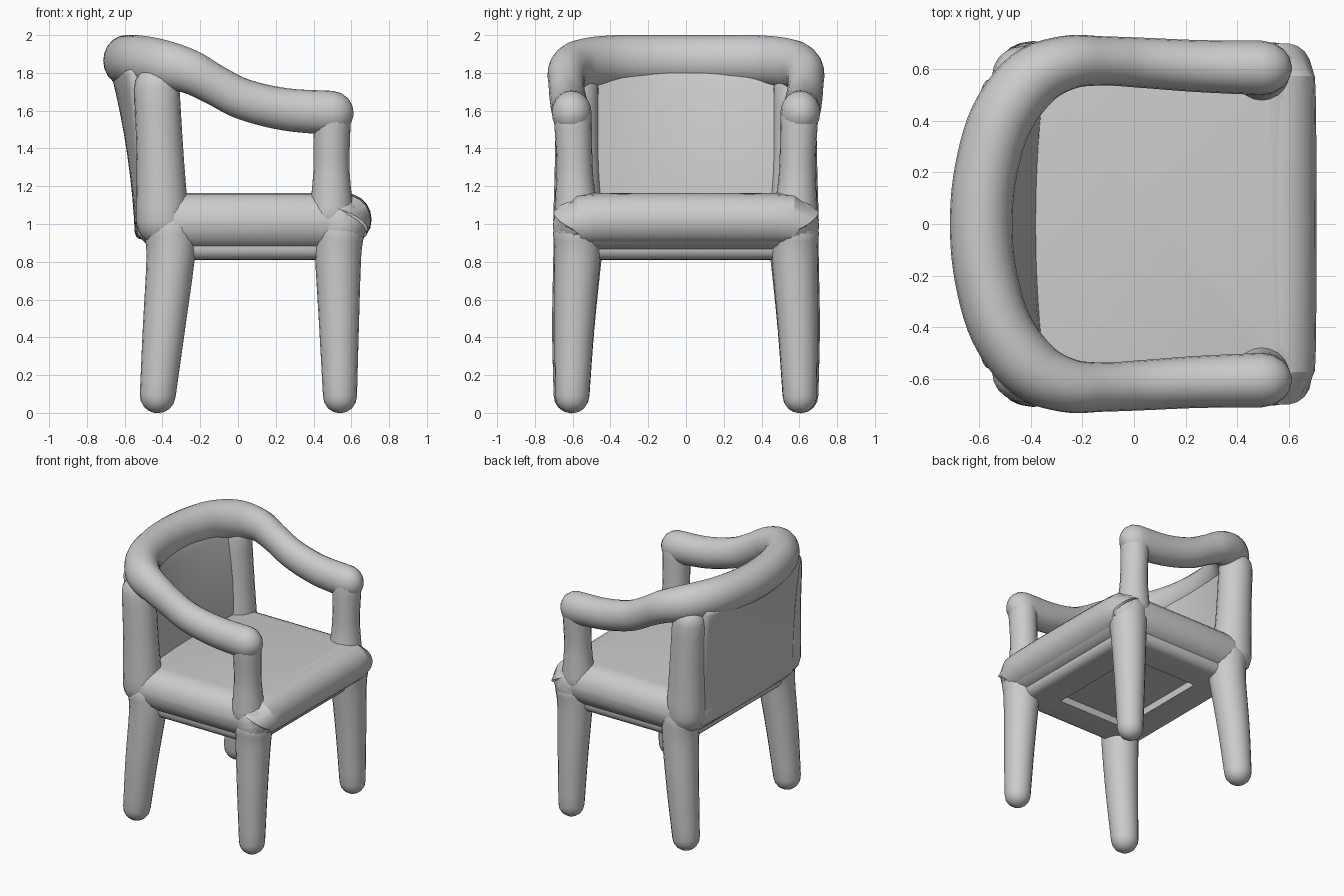
import bpy, bmesh, math
from mathutils import Vector, Matrix

cube = bpy.data.objects.get("Cube")
if cube:
    bpy.data.objects.remove(cube)

grey = bpy.data.materials.new("plain_grey")
grey.use_nodes = True
colour = (0.6, 0.6, 0.6, 1)
grey.diffuse_color = colour
grey.node_tree.nodes["Principled BSDF"].inputs["Base Color"].default_value = colour


def finish(name, bm, smooth=30):
    bmesh.ops.recalc_face_normals(bm, faces=bm.faces)
    mesh = bpy.data.meshes.new(name)
    bm.to_mesh(mesh)
    bm.free()
    mesh.materials.append(grey)
    obj = bpy.data.objects.new(name, mesh)
    bpy.context.collection.objects.link(obj)
    bpy.ops.object.select_all(action='DESELECT')
    obj.select_set(True)
    bpy.context.view_layer.objects.active = obj
    bpy.ops.object.shade_smooth_by_angle(angle=math.radians(smooth))
    return obj


def spline(points, steps):
    """Catmull-Rom samples of (x, y, z, radius) points."""
    pts = [Vector(p) for p in points]
    pts = [2 * pts[0] - pts[1]] + pts + [2 * pts[-1] - pts[-2]]
    out = []
    for a, b, c, d in zip(pts, pts[1:], pts[2:], pts[3:]):
        for i in range(steps):
            t = i / steps
            out.append(0.5 * (2 * b + (c - a) * t + (2 * a - 5 * b + 4 * c - d) * t * t
                              + (3 * b - a - 3 * c + d) * t ** 3))
    return out + [pts[-2]]


def tube(name, points, ref, steps=4, sides=20, flat=1.0):
    """Round bar with swelling radius and domed ends."""
    path = spline(points, steps)
    pos = [p.xyz for p in path]
    n = len(pos)
    tangents = [(pos[min(i + 1, n - 1)] - pos[max(i - 1, 0)]).normalized() for i in range(n)]
    domes = [math.radians(a) for a in (85, 65, 45, 22)]
    rings = [(pos[0] - tangents[0] * path[0].w * math.sin(a), tangents[0], path[0].w * math.cos(a))
             for a in domes]
    rings += [(pos[i], tangents[i], path[i].w) for i in range(n)]
    rings += [(pos[-1] + tangents[-1] * path[-1].w * math.sin(a), tangents[-1],
               path[-1].w * math.cos(a)) for a in reversed(domes)]
    bm = bmesh.new()
    loops = []
    for centre, t, r in rings:
        v = t.cross(Vector(ref)).normalized()
        u = v.cross(t)
        loops.append([bm.verts.new(centre + r * (u * math.cos(k * math.tau / sides)
                                                 + v * flat * math.sin(k * math.tau / sides)))
                      for k in range(sides)])
    for low, high in zip(loops, loops[1:]):
        for k in range(sides):
            j = (k + 1) % sides
            bm.faces.new((low[k], low[j], high[j], high[k]))
    bm.faces.new(loops[0])
    bm.faces.new(loops[-1])
    return finish(name, bm)


def rounded_box(name, low, high, corner, rim, recess=None):
    """Box with rounded plan corners, softened rims and an optional hollow below."""
    low, high = Vector(low), Vector(high)
    bm = bmesh.new()
    bmesh.ops.create_cube(bm, size=1, matrix=Matrix.Translation((low + high) / 2)
                          @ Matrix.Diagonal((*(high - low), 1)))

    def is_upright(e):
        return abs(e.verts[0].co.z - e.verts[1].co.z) > 0.01

    bmesh.ops.bevel(bm, geom=[e for e in bm.edges if is_upright(e)], offset=corner,
                    segments=6, profile=0.5, affect='EDGES')
    bmesh.ops.bevel(bm, geom=[e for e in bm.edges if not is_upright(e)], offset=rim,
                    segments=5, profile=0.5, affect='EDGES')
    if recess:
        width, slope, depth = recess
        bottom = min(bm.faces, key=lambda f: f.normal.z * f.calc_area())
        bmesh.ops.inset_individual(bm, faces=[bottom], thickness=width)
        bmesh.ops.inset_individual(bm, faces=[bottom], thickness=slope)
        bmesh.ops.translate(bm, verts=bottom.verts[:], vec=(0, 0, depth))
    return finish(name, bm)


# Seat cushion, its front roll, and the hollow frame below
rounded_box("seat", (-0.54, -0.69, 0.86), (0.68, 0.69, 1.165), 0.2, 0.145)
tube("seat_front_roll", [(0.56, -0.57, 1.005, 0.125), (0.567, -0.48, 1.022, 0.138),
                         (0.567, 0.48, 1.022, 0.138), (0.56, 0.57, 1.005, 0.125)], (0, 0, 1))
rounded_box("under_seat_frame", (-0.46, -0.62, 0.81), (0.58, 0.62, 1.0), 0.1, 0.06,
            (0.18, 0.06, 0.07))

# Legs, corner joints and uprights on both sides
for side, s in (("left", 1), ("right", -1)):
    tube(side + "_front_leg", [(0.54, s * 0.603, 0.088, 0.09), (0.535, s * 0.592, 0.45, 0.105),
                               (0.53, s * 0.575, 0.82, 0.122), (0.535, s * 0.572, 0.95, 0.132)],
         (1, 0, 0))
    tube(side + "_rear_leg", [(-0.425, s * 0.606, 0.093, 0.095), (-0.392, s * 0.597, 0.45, 0.112),
                              (-0.357, s * 0.575, 0.82, 0.128), (-0.36, s * 0.565, 0.97, 0.138)],
         (1, 0, 0))
    tube(side + "_front_joint", [(0.54, s * 0.572, 0.98, 0.132), (0.53, s * 0.572, 1.02, 0.13)],
         (1, 0, 0))
    tube(side + "_arm_post", [(0.495, s * 0.58, 1.06, 0.118), (0.495, s * 0.587, 1.2, 0.102),
                              (0.495, s * 0.59, 1.33, 0.095), (0.497, s * 0.6, 1.57, 0.1)],
         (1, 0, 0))
    tube(side + "_rear_post", [(-0.4, s * 0.57, 1.02, 0.14), (-0.412, s * 0.575, 1.35, 0.125),
                               (-0.43, s * 0.575, 1.72, 0.12)], (1, 0, 0), flat=0.95)

# Horseshoe rail that forms the arms and the top of the back
half_rail = [(0.495, 0.605, 1.588, 0.117), (0.25, 0.612, 1.607, 0.112), (0.03, 0.625, 1.66, 0.108),
             (-0.12, 0.632, 1.735, 0.106), (-0.26, 0.625, 1.808, 0.117), (-0.4, 0.56, 1.842, 0.134),
             (-0.515, 0.405, 1.862, 0.136), (-0.575, 0.2, 1.865, 0.135)]
rail = half_rail + [(-0.592, 0, 1.865, 0.135)] + [(x, -y, z, r) for x, y, z, r in reversed(half_rail)]
tube("arm_and_back_rail", rail, (0, 0, 1), steps=5, flat=0.9)

# Leaning back panel, bowed more towards the top
bm = bmesh.new()
bmesh.ops.create_grid(bm, x_segments=14, y_segments=8, size=1)
for v in bm.verts:
    across, t = v.co.x, (v.co.y + 1) / 2
    bow = (0.01 + 0.085 * t) * across ** 2
    v.co = (-0.455 - 0.035 * t - 0.1 * t * t + bow, 0.55 * across, 0.92 + 0.92 * t)
panel = finish("back_panel", bm)
solid = panel.modifiers.new("thickness", 'SOLIDIFY')
solid.thickness = 0.18
solid.offset = 0
bevel = panel.modifiers.new("soft_edges", 'BEVEL')
bevel.width = 0.04
bevel.segments = 3
